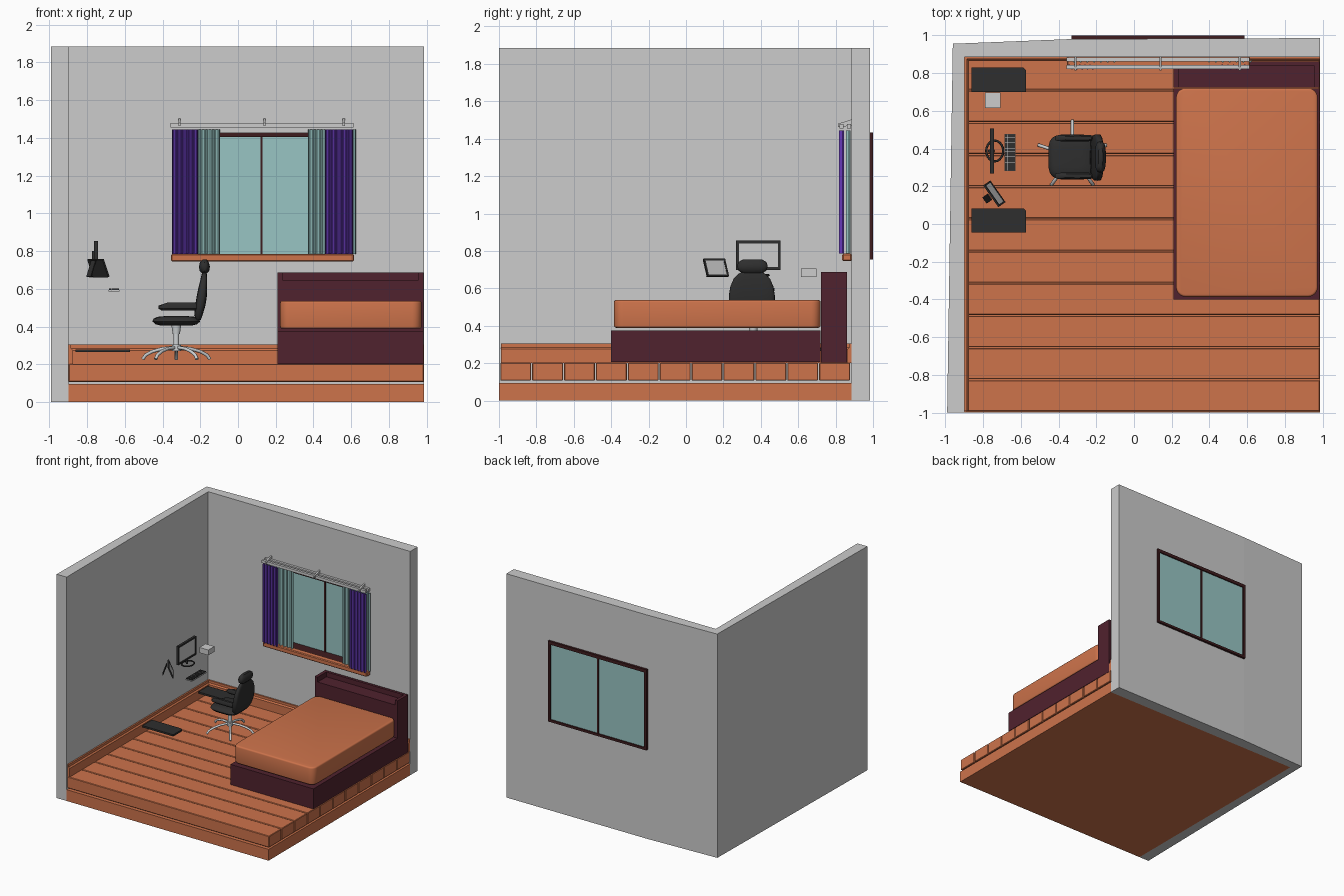
import bpy, bmesh, math

if "Cube" in bpy.data.objects:
    bpy.data.objects.remove(bpy.data.objects["Cube"])


def material(name, r, g, b):
    lin = [(c / 255 / 12.92) if c < 10 else ((c / 255 + 0.055) / 1.055) ** 2.4 for c in (r, g, b)]
    m = bpy.data.materials.new(name)
    m.diffuse_color = (*lin, 1)
    m.use_nodes = True
    m.node_tree.nodes["Principled BSDF"].inputs["Base Color"].default_value = m.diffuse_color
    return m


ORANGE = material("orange wood", 205, 115, 75)
MAROON = material("maroon", 80, 34, 46)
GREY = material("light grey", 204, 204, 204)
PURPLE = material("purple fabric", 102, 58, 183)
TEAL = material("pale teal", 152, 197, 195)
BROWN = material("dark brown", 62, 28, 30)
BLACK = material("black", 46, 46, 46)
METAL = material("pale metal", 206, 210, 212)


def finish(name, bm, mat, smooth=False):
    bmesh.ops.recalc_face_normals(bm, faces=bm.faces)
    me = bpy.data.meshes.new(name)
    bm.to_mesh(me)
    bm.free()
    me.materials.append(mat)
    ob = bpy.data.objects.new(name, me)
    bpy.context.collection.objects.link(ob)
    if smooth:
        activate(ob)
        bpy.ops.object.shade_smooth_by_angle(angle=math.radians(40))
    return ob


def activate(ob):
    bpy.ops.object.select_all(action='DESELECT')
    ob.select_set(True)
    bpy.context.view_layer.objects.active = ob


def boxes(name, mat, *spans, bevel=0):
    """One object from boxes given as (x0, x1, y0, y1, z0, z1)."""
    bm = bmesh.new()
    for x0, x1, y0, y1, z0, z1 in spans:
        vs = bmesh.ops.create_cube(bm, size=1)['verts']
        for v in vs:
            v.co = (x0 if v.co.x < 0 else x1, y0 if v.co.y < 0 else y1, z0 if v.co.z < 0 else z1)
    if bevel:
        bmesh.ops.bevel(bm, geom=bm.edges[:], offset=bevel, segments=1, affect='EDGES')
    return finish(name, bm, mat)


def prism(name, mat, pts, axis, lo, hi, smooth=False):
    """Closed 2D outline extruded along an axis."""
    put = {'X': lambda a, b, t: (t, a, b), 'Y': lambda a, b, t: (a, t, b), 'Z': lambda a, b, t: (a, b, t)}[axis]
    bm = bmesh.new()
    f = bm.faces.new([bm.verts.new(put(a, b, lo)) for a, b in pts])
    top = bmesh.ops.extrude_face_region(bm, geom=[f])['geom']
    for v in top:
        if isinstance(v, bmesh.types.BMVert):
            v.co[{'X': 0, 'Y': 1, 'Z': 2}[axis]] = hi
    return finish(name, bm, mat, smooth)


def loft(name, mat, cy, rings, power=3.0, n=28):
    """Stack of superellipse rings (centre x, z, half x, half y)."""
    bm = bmesh.new()
    loops = []
    for cx, z, hx, hy in rings:
        loop = []
        for i in range(n):
            c, s = math.cos(2 * math.pi * i / n), math.sin(2 * math.pi * i / n)
            loop.append(bm.verts.new((cx + hx * math.copysign(abs(c) ** (2 / power), c),
                                      cy + hy * math.copysign(abs(s) ** (2 / power), s), z)))
        loops.append(loop)
    for a, b in zip(loops, loops[1:]):
        for i in range(n):
            bm.faces.new((a[i], a[(i + 1) % n], b[(i + 1) % n], b[i]))
    bm.faces.new(loops[0])
    bm.faces.new(loops[-1])
    return finish(name, bm, mat, True)


def tube(name, mat, pts, r):
    cu = bpy.data.curves.new(name, 'CURVE')
    cu.dimensions, cu.bevel_depth, cu.bevel_resolution, cu.use_fill_caps = '3D', r, 2, True
    sp = cu.splines.new('POLY')
    sp.points.add(len(pts) - 1)
    for p, co in zip(sp.points, pts):
        p.co = (*co, 1)
    cu.materials.append(mat)
    ob = bpy.data.objects.new(name, cu)
    bpy.context.collection.objects.link(ob)
    activate(ob)
    bpy.ops.object.convert(target='MESH')
    return ob


# Walls: one L shape with a window opening
walls = prism("walls", GREY, [(-0.99, -1), (-0.897, -1), (-0.897, 0.885), (0.985, 0.885), (0.985, 0.985),
                              (-0.33, 0.98), (-0.96, 0.955)], 'Z', 0, 1.885)
hole = boxes("window_cutter", GREY, (-0.325, 0.58, 0.8, 1.1, 0.76, 1.425))
mod = walls.modifiers.new("opening", 'BOOLEAN')
mod.operation, mod.object, mod.solver = 'DIFFERENCE', hole, 'EXACT'
activate(walls)
bpy.ops.object.modifier_apply(modifier=mod.name)
bpy.data.objects.remove(hole)

# Floor: slab and eleven planks
boxes("floor_slab", ORANGE, (-0.897, 0.985, -1, 0.885, 0, 0.095))
boxes("floor_planks", ORANGE, *[(-0.897, 0.985, -0.993 + 0.1705 * i, -0.993 + 0.1705 * i + 0.165, 0.107, 0.203)
                                for i in range(11)], bevel=0.004)

# Baseboards with a stepped profile
step = [(0, 0.2), (0.022, 0.2), (0.022, 0.275), (0.012, 0.285), (0.012, 0.305), (0, 0.305)]
prism("left_baseboard", ORANGE, [(-0.897 + a, z) for a, z in step], 'Y', -0.99, 0.885)
prism("back_baseboard", ORANGE, [(0.885 - a, z) for a, z in step], 'X', -0.897, 0.985)

# Window
boxes("window_frame", BROWN, (-0.33, -0.31, 0.9, 1, 0.753, 1.432), (0.565, 0.585, 0.9, 1, 0.753, 1.432),
      (-0.31, 0.565, 0.9, 1, 0.753, 0.773), (-0.31, 0.565, 0.9, 1, 1.405, 1.432),
      (0.119, 0.131, 0.975, 0.997, 0.773, 1.405))
boxes("window_glass", TEAL, (-0.31, 0.565, 0.982, 0.99, 0.773, 1.405))
boxes("window_sill", ORANGE, (-0.355, 0.615, 0.835, 0.886, 0.745, 0.785), bevel=0.006)


# Curtains: pleated strips in front of the window
def curtain(name, mat, x0, x1, y, pleats, amp):
    n = pleats * 6
    xs = [x0 + (x1 - x0) * i / n for i in range(n + 1)]
    ys = [y + amp * math.sin(2 * math.pi * i / 6) for i in range(n + 1)]
    pts = [(a, b - 0.004) for a, b in zip(xs, ys)] + [(a, b + 0.004) for a, b in zip(xs[::-1], ys[::-1])]
    prism(name, mat, pts, 'Z', 0.785, 1.445, True)


curtain("left_curtain", PURPLE, -0.35, -0.212, 0.832, 5, 0.011)
curtain("right_curtain", PURPLE, 0.46, 0.61, 0.832, 5, 0.011)
curtain("left_sheer", TEAL, -0.345, -0.095, 0.868, 7, 0.009)
curtain("right_sheer", TEAL, 0.37, 0.625, 0.868, 7, 0.009)
boxes("curtain_rods", GREY, (-0.357, 0.613, 0.822, 0.843, 1.455, 1.478), (-0.357, 0.613, 0.862, 0.882, 1.455, 1.478))
for i, x in enumerate((-0.31, 0.14, 0.56)):
    prism(f"rod_bracket_{i + 1}", GREY, [(0.812, 1.462), (0.886, 1.47), (0.886, 1.503), (0.812, 1.48)],
          'X', x - 0.006, x + 0.006)

# Bed
boxes("bed_base", MAROON, (0.21, 0.983, -0.4, 0.718, 0.205, 0.375))
boxes("headboard", MAROON, (0.21, 0.983, 0.722, 0.86, 0.203, 0.647), (0.21, 0.237, 0.722, 0.86, 0.647, 0.688),
      (0.957, 0.983, 0.722, 0.86, 0.647, 0.688), (0.237, 0.957, 0.838, 0.86, 0.647, 0.688))
bm = bmesh.new()
for v in bmesh.ops.create_cube(bm, size=1)['verts']:
    v.co = (0.598 + v.co.x * 0.75, 0.167 + v.co.y * 1.105, 0.463 + v.co.z * 0.148)
upright = [e for e in bm.edges if abs(e.verts[0].co.z - e.verts[1].co.z) > 0.1]
bmesh.ops.bevel(bm, geom=upright, offset=0.05, segments=5, affect='EDGES', profile=0.5)
rim = [e for e in bm.edges if abs(e.verts[0].co.z - e.verts[1].co.z) < 0.01]
bmesh.ops.bevel(bm, geom=rim, offset=0.012, segments=3, affect='EDGES', profile=0.5)
finish("mattress", bm, ORANGE, True)

# Desk foot plates
for tag, y0 in (("back", 0.7), ("front", -0.045)):
    prism(f"{tag}_foot_plate", BLACK, [(-0.86, y0), (-0.572, y0), (-0.572, y0 + 0.115), (-0.585, y0 + 0.128),
                                       (-0.86, y0 + 0.128)], 'Z', 0.265, 0.28)


# Monitor and photo stand: bordered panels
def panel(name, w, h, d, border, loc, rot):
    x, z = w / 2, h / 2
    i, k = x - border, z - border
    parts = [boxes(name + "_frame", BLACK, (-x, -i, -d, d, -z, z), (i, x, -d, d, -z, z), (-i, i, -d, d, k, z),
                   (-i, i, -d, d, -z, -k), (-i, i, 0, d, -k, k)),
             boxes(name + "_screen", GREY, (-i, i, -d * 0.5, 0, -k, k))]
    for p in parts:
        p.location, p.rotation_euler = loc, [math.radians(a) for a in rot]


panel("monitor", 0.237, 0.156, 0.01, 0.014, (-0.752, 0.387, 0.777), (0, 0, 90))
tube("monitor_post", BLACK, [(-0.745, 0.387, 0.667), (-0.765, 0.387, 0.73), (-0.765, 0.387, 0.8)], 0.009)
tube("monitor_base", BLACK, [(-0.738 + 0.045 * math.cos(a * math.pi / 10), 0.387 + 0.055 * math.sin(a * math.pi / 10),
                              0.67) for a in range(21)], 0.006)
panel("photo", 0.14, 0.1, 0.005, 0.01, (-0.74, 0.16, 0.71), (-22, 0, 125))
strut = boxes("photo_strut", BLACK, (-0.02, 0.02, -0.003, 0.003, -0.047, 0.045))
strut.location, strut.rotation_euler = (-0.777, 0.135, 0.708), (math.radians(20), 0, math.radians(125))

# Keyboard and small box
boxes("keyboard_base", GREY, (-0.687, -0.627, 0.28, 0.477, 0.587, 0.594))
boxes("keyboard_keys", BLACK, *[(-0.684 + 0.0137 * r, -0.672 + 0.0137 * r, 0.283 + 0.0148 * c, 0.2965 + 0.0148 * c,
                                 0.594, 0.601) for r in range(4) for c in range(13)])
boxes("small_box", GREY, (-0.79, -0.707, 0.615, 0.697, 0.66, 0.705))

# Office chair
CX, CY = -0.327, 0.36
loft("chair_seat", BLACK, 0.355, [(CX, 0.405, 0.08, 0.08), (CX, 0.413, 0.11, 0.108), (CX, 0.428, 0.127, 0.12),
                                  (CX, 0.442, 0.12, 0.114), (CX, 0.452, 0.1, 0.095), (CX, 0.456, 0.06, 0.06)], 4)
loft("chair_back", BLACK, 0.352, [(-0.21, 0.435, 0.012, 0.09), (-0.21, 0.46, 0.022, 0.112), (-0.2, 0.51, 0.027, 0.122),
                                  (-0.192, 0.56, 0.027, 0.123), (-0.186, 0.61, 0.023, 0.115),
                                  (-0.181, 0.65, 0.018, 0.098), (-0.179, 0.675, 0.014, 0.075),
                                  (-0.178, 0.69, 0.01, 0.05)], 4)
loft("chair_headrest", BLACK, 0.355, [(-0.178, 0.682, 0.012, 0.055), (-0.178, 0.695, 0.025, 0.075),
                                      (-0.178, 0.718, 0.029, 0.082), (-0.178, 0.74, 0.024, 0.075),
                                      (-0.177, 0.755, 0.012, 0.05)])
for tag, s in (("left", 1), ("right", -1)):
    loft(f"{tag}_armrest", BLACK, 0.355 + s * 0.1, [(-0.315, 0.486, 0.09, 0.01), (-0.315, 0.495, 0.105, 0.018),
                                                    (-0.315, 0.512, 0.105, 0.018), (-0.3, 0.527, 0.075, 0.01)], 4)
loft("chair_column", METAL, CY, [(CX, 0.27, 0.024, 0.024), (CX, 0.305, 0.024, 0.024), (CX, 0.306, 0.015, 0.015),
                                 (CX, 0.36, 0.015, 0.015), (CX, 0.361, 0.019, 0.019), (CX, 0.41, 0.026, 0.026)], 2, 16)
for i in range(5):
    a = math.radians(90 + 72 * i)
    tube(f"chair_leg_{i + 1}", METAL, [(CX + r * math.cos(a), CY + r * math.sin(a), z) for r, z in
                                       ((0.01, 0.29), (0.08, 0.283), (0.135, 0.268), (0.17, 0.25), (0.187, 0.228))], 0.009)
